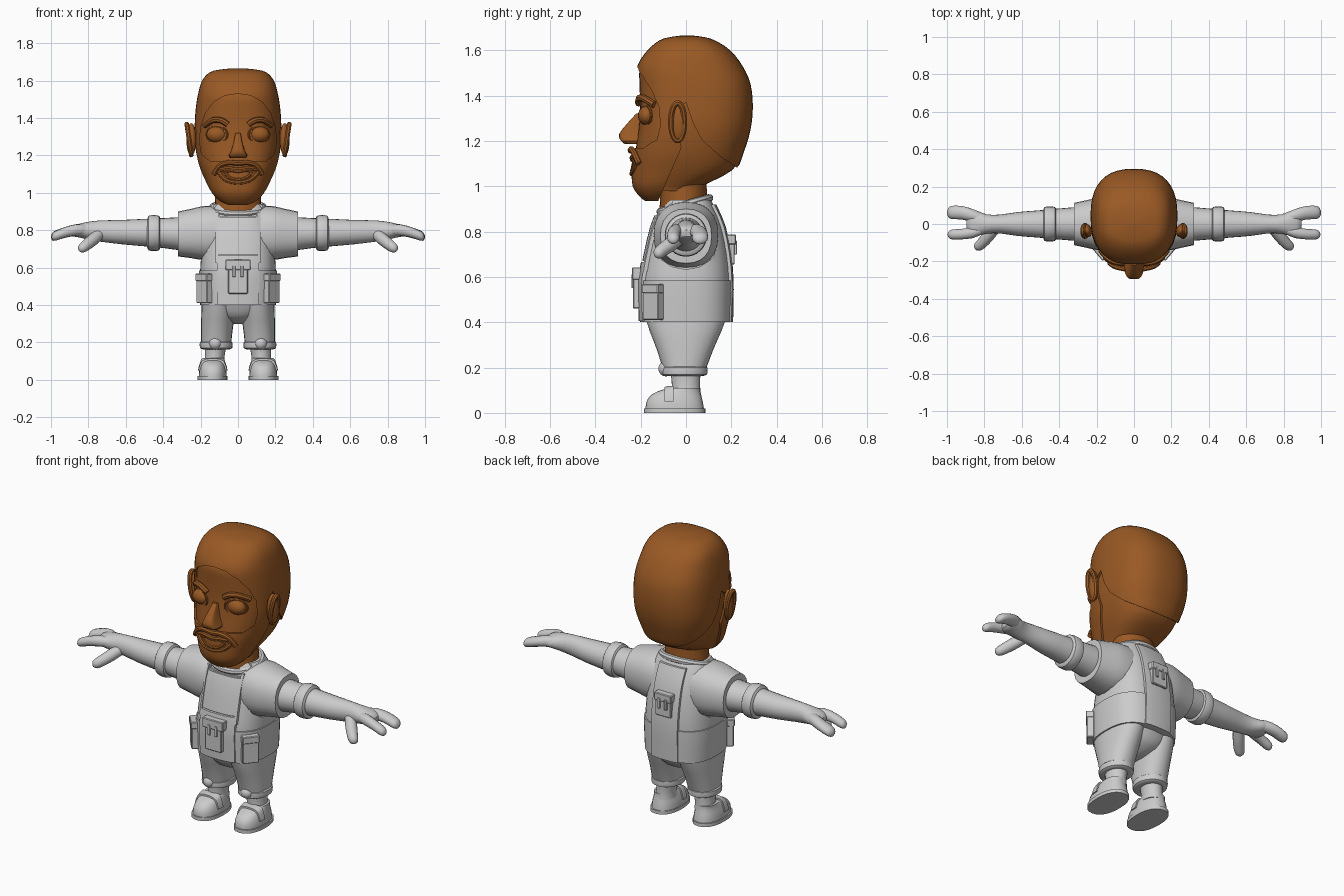
import bpy, bmesh, math
from mathutils import Vector, Matrix

if "Cube" in bpy.data.objects:
    bpy.data.objects.remove(bpy.data.objects["Cube"])


def material(name, rgb):
    m = bpy.data.materials.new(name)
    m.diffuse_color = (*rgb, 1)
    m.use_nodes = True
    m.node_tree.nodes["Principled BSDF"].inputs["Base Color"].default_value = m.diffuse_color
    return m


SKIN = material("brown skin", (0.32, 0.10, 0.018))
CLOTH = material("grey cloth", (0.60, 0.60, 0.60))


def finish(name, bm, mat, mirror=False):
    bmesh.ops.recalc_face_normals(bm, faces=bm.faces)
    me = bpy.data.meshes.new(name)
    bm.to_mesh(me)
    bm.free()
    me.materials.append(mat)
    ob = bpy.data.objects.new(name, me)
    bpy.context.collection.objects.link(ob)
    if mirror:
        ob.modifiers.new("mirror", 'MIRROR')
        bake(ob)
    return ob


def bake(ob):
    """Replace the mesh with its modified version."""
    dg = bpy.context.evaluated_depsgraph_get()
    me = bpy.data.meshes.new_from_object(ob.evaluated_get(dg))
    ob.modifiers.clear()
    ob.data = me


def smooth_path(pts, steps):
    """Catmull-Rom interpolation of tuples."""
    out = []
    for i in range(len(pts) - 1):
        p0, p1, p2, p3 = (pts[max(i - 1, 0)], pts[i], pts[i + 1], pts[min(i + 2, len(pts) - 1)])
        for s in range(steps):
            t = s / steps
            out.append([0.5 * (2 * b + (c - a) * t + (2 * a - 5 * b + 4 * c - d) * t * t
                               + (3 * b - a - 3 * c + d) * t ** 3)
                        for a, b, c, d in zip(p0, p1, p2, p3)])
    return out + [list(pts[-1])]


def loft(name, rings, mat, axis='z', n=2.0, seg=24, steps=2, mirror=False):
    """Rings (x, y, z, half_u, half_v) skinned along an axis with superellipse sections."""
    u, v = {'z': ((1, 0, 0), (0, 1, 0)), 'x': ((0, 1, 0), (0, 0, 1))}[axis] if isinstance(axis, str) else axis
    u, v = Vector(u).normalized(), Vector(v).normalized()
    bm, loops = bmesh.new(), []
    for x, y, z, a, b in smooth_path(rings, steps):
        loop = []
        for k in range(seg):
            t = 2 * math.pi * k / seg
            c, s = math.cos(t), math.sin(t)
            loop.append(bm.verts.new(Vector((x, y, z))
                        + u * max(a, .002) * math.copysign(abs(c) ** (2 / n), c)
                        + v * max(b, .002) * math.copysign(abs(s) ** (2 / n), s)))
        loops.append(loop)
    for p, q in zip(loops, loops[1:]):
        for k in range(seg):
            bm.faces.new((p[k], p[(k + 1) % seg], q[(k + 1) % seg], q[k]))
    bm.faces.new(loops[0])
    bm.faces.new(loops[-1])
    return finish(name, bm, mat, mirror)


def body(name, prof, mat, grow=0.0, x=0.0, **kw):
    """Upright loft from (z, half_width, y_front, y_back)."""
    return loft(name, [(x, (f + b) / 2, z, w + grow, (b - f) / 2 + grow) for z, w, f, b in prof], mat, **kw)


def prism(name, pts, lo, hi, axis, mat=CLOTH):
    """Polygon extruded along x (points y,z) or y (points x,z)."""
    bm = bmesh.new()
    put = (lambda p, d: (d, *p)) if axis == 'x' else (lambda p, d: (p[0], d, p[1]))
    a = [bm.verts.new(put(p, lo)) for p in pts]
    b = [bm.verts.new(put(p, hi)) for p in pts]
    bm.faces.new(a)
    bm.faces.new(b)
    for i in range(len(a)):
        j = (i + 1) % len(a)
        bm.faces.new((a[i], a[j], b[j], b[i]))
    return finish(name, bm, mat)


def box(name, c, size, mat=CLOTH, rot=0, mirror=False, bevel=0.004):
    bm = bmesh.new()
    bmesh.ops.create_cube(bm, size=1, matrix=Matrix.Translation(c) @ Matrix.Rotation(rot, 4, 'Z')
                          @ Matrix.Diagonal((*size, 1)))
    if bevel:
        bmesh.ops.bevel(bm, geom=bm.edges[:], offset=bevel, segments=1, affect='EDGES')
    return finish(name, bm, mat, mirror)


def ball(name, c, r, mat, mirror=True, rot=0):
    bm = bmesh.new()
    bmesh.ops.create_uvsphere(bm, u_segments=20, v_segments=12, radius=1,
                              matrix=Matrix.Translation(c) @ Matrix.Rotation(rot, 4, 'Z') @ Matrix.Diagonal((*r, 1)))
    return finish(name, bm, mat, mirror)


def tube(name, pts, r, mat, closed=False, mirror=False):
    cu = bpy.data.curves.new(name, 'CURVE')
    cu.dimensions, cu.bevel_depth, cu.bevel_resolution, cu.use_fill_caps = '3D', r, 2, True
    sp = cu.splines.new('POLY')
    path = smooth_path(pts + pts[:1] if closed else pts, 4)
    path = path[:-1] if closed else path
    sp.points.add(len(path) - 1)
    for p, q in zip(sp.points, path):
        p.co = (*q, 1)
    sp.use_cyclic_u = closed
    tmp = bpy.data.objects.new(name + "_path", cu)
    bpy.context.collection.objects.link(tmp)
    bm = bmesh.new()
    bm.from_mesh(tmp.evaluated_get(bpy.context.evaluated_depsgraph_get()).to_mesh())
    bpy.data.objects.remove(tmp)
    return finish(name, bm, mat, mirror)


def carve(ob, cutter, op='DIFFERENCE'):
    m = ob.modifiers.new("cut", 'BOOLEAN')
    m.object, m.operation = cutter, op
    bake(ob)
    bpy.data.objects.remove(cutter)


# Head: inner skin, plus an outer hair and beard shell with openings
HEAD = [(.935, .05, -.18, -.11), (.955, .095, -.205, -.03), (1.0, .14, -.235, .08), (1.07, .178, -.24, .215),
        (1.15, .21, -.235, .255), (1.25, .23, -.222, .285), (1.35, .232, -.215, .295), (1.45, .226, -.217, .285),
        (1.53, .213, -.215, .25), (1.6, .192, -.17, .195), (1.645, .15, -.115, .125), (1.66, .09, -.06, .07),
        (1.666, .02, -.01, .02)]
d = .012
body("head_skin", [(.98, .12, -.2, .03)] + [(z - d * (z > 1.5), w - d, f + d, b - d) for z, w, f, b in HEAD[2:-1]],
     SKIN, n=2.5, seg=40, steps=3)
hair = body("hair_and_beard", HEAD, SKIN, n=2.5, seg=40, steps=3)
half = [(.07, 1.52), (.13, 1.485), (.175, 1.425), (.2, 1.35), (.205, 1.27), (.195, 1.205), (.15, 1.17), (.08, 1.168)]
carve(hair, prism("face_cutter", [(0, 1.53)] + half + [(0, 1.165)] + [(-x, z) for x, z in half[::-1]], -.5, -.06, 'y'))
carve(hair, prism("nape_cutter", [(-.125, .8), (-.125, .93), (-.02, 1.17), (-.05, 1.33), (0, 1.37), (.03, 1.28),
                                  (.07, 1.205), (.14, 1.14), (.235, 1.075), (.4, 1.0), (.4, .8)], -.5, .5, 'x'))
loft("neck", [(0, -.01, .86, .135, .11), (0, -.01, .93, .125, .105), (0, -.01, 1.02, .12, .1)], SKIN)

# Face
ball("eye", (.113, -.172, 1.312), (.055, .04, .043), SKIN)
tube("eyelid", [(.113 + .056 * math.cos(t), -.178 + .025 * math.cos(t), 1.312 + .043 * math.sin(t))
                for t in [k * math.pi / 5 for k in range(10)]], .006, SKIN, closed=True, mirror=True)
tube("eyebrow", [(.055, -.208, 1.365), (.09, -.206, 1.387), (.135, -.187, 1.388), (.178, -.14, 1.36)],
     .016, SKIN, mirror=True)
loft("nose", [(0, -.2, 1.32, .014, .02), (0, -.21, 1.28, .022, .047), (0, -.215, 1.23, .036, .08),
              (0, -.215, 1.2, .05, .072), (0, -.212, 1.187, .042, .058)], SKIN, n=4)
tube("moustache", [(-.13, -.208, 1.1), (-.1, -.228, 1.145), (-.05, -.24, 1.162), (0, -.244, 1.158),
                   (.05, -.24, 1.162), (.1, -.228, 1.145), (.13, -.208, 1.1)], .014, SKIN)
for part, s, r in (("lips", 1, .012), ("inner_lips", .66, .009)):
    tube(part, [(s * x, -.238 + 1.8 * (s * x) ** 2, 1.1 + s * z) for x, z in
                ((-.11, .02), (-.055, .03), (0, .024), (.055, .03), (.11, .02), (.065, -.03), (0, -.045), (-.065, -.03))],
         r, SKIN, closed=True)

# Ears: cupped rim around a flat inner disc
ball("ear", (.25, -.035, 1.285), (.025, .036, .088), SKIN, rot=-.3)
tube("ear_rim", [(.262 + .012 * math.sin(t), -.037 + .03 * math.cos(t), 1.285 + .082 * math.sin(t))
                 for t in [k * math.pi / 6 for k in range(12)]], .013, SKIN, closed=True, mirror=True)

# Torso: shirt, vest with armholes, raised panels
TORSO = [(.40, .195, -.195, .195), (.5, .2, -.197, .197), (.59, .202, -.197, .197), (.70, .195, -.178, .187),
         (.82, .182, -.15, .163), (.90, .165, -.118, .13), (.94, .14, -.1, .11)]
body("shirt", TORSO, CLOTH, grow=-.01, n=2.6, seg=40)
vest = body("vest", TORSO, CLOTH, n=2.6, seg=40)
for s in (-1, 1):
    ring = [(.157 * math.cos(k * math.pi / 8), .785 + .152 * math.sin(k * math.pi / 8)) for k in range(16)]
    carve(vest, prism("armhole_cutter", ring, *sorted((s * .165, s * .5)), 'x'))
carve(vest, prism("neckline_cutter", [(-.14, 1), (-.135, .93), (-.1, .875), (.1, .875), (.135, .93), (.14, 1)],
                  -.5, -.06, 'y'))


def panel(name, c, size, grow):
    ob = body(name, TORSO, CLOTH, grow=grow, n=2.6, seg=40)
    carve(ob, box("panel_cutter", c, size, bevel=0), 'INTERSECT')


panel("waist_band", (0, 0, .49), (1, 1, .19), .007)
panel("chest_bib", (0, -.25, .77), (.21, .4, .2), .009)
panel("belly_panel", (0, -.25, .535), (.225, .4, .26), .014)
panel("back_panel", (0, .25, .66), (.17, .4, .52), .013)
for s in (-1, 1):
    panel("strap_trim", (s * .112, -.25, .76), (.014, .4, .27), .014)
tube("collar", [(.14 * math.cos(t), -.005 + .108 * math.sin(t), .918 + .03 * math.sin(t))
                for t in [k * math.pi / 8 for k in range(16)]], .018, CLOTH, closed=True)

# Pouches
box("front_pouch", (0, -.213, .53), (.105, .04, .14))
box("front_pouch_flap", (0, -.217, .615), (.135, .042, .055))
box("front_pouch_strap", (.022, -.234, .58), (.016, .014, .06), mirror=True, bevel=.002)
box("back_pouch", (0, .19, .72), (.1, .05, .13))
box("back_pouch_flap", (0, .195, .765), (.11, .05, .045))
box("back_pouch_strap", (.022, .217, .73), (.016, .014, .06), mirror=True, bevel=.002)
box("side_pocket", (.18, -.145, .485), (.09, .04, .15), rot=math.radians(50), mirror=True)
box("side_pocket_flap", (.182, -.147, .548), (.095, .044, .04), rot=math.radians(50), mirror=True)

# Arms
loft("sleeve", [(.1, 0, .785, .142, .145), (.18, 0, .785, .142, .145), (.25, 0, .783, .128, .132),
                (.32, 0, .78, .113, .12)], CLOTH, axis='x', n=2.3, mirror=True)
loft("forearm", [(.28, 0, .78, .093, .092), (.4, 0, .785, .083, .08), (.52, 0, .788, .072, .072),
                 (.62, 0, .79, .064, .065), (.72, .0, .795, .05, .058), (.79, 0, .797, .052, .05),
                 (.85, .005, .798, .07, .036), (.88, .005, .795, .06, .028), (.895, .005, .793, .03, .015)],
     CLOTH, axis='x', mirror=True)
loft("sleeve_cuff", [(.415, 0, .785, .075, .075), (.422, 0, .785, .09, .092), (.45, 0, .785, .094, .096),
                     (.478, 0, .785, .09, .092), (.486, 0, .785, .073, .073)], CLOTH, axis='x', mirror=True)
loft("rear_finger", [(.8, .03, .80, .02, .025), (.86, .045, .802, .034, .031), (.92, .06, .79, .036, .029),
                     (.975, .062, .772, .035, .027), (.993, .061, .766, .024, .02), (1.0, .06, .764, .006, .005)],
     CLOTH, axis='x', mirror=True, seg=16)
loft("front_finger", [(.8, -.03, .80, .02, .025), (.86, -.045, .802, .03, .03), (.92, -.054, .79, .028, .028),
                      (.97, -.056, .772, .027, .026), (.989, -.056, .766, .019, .019), (.996, -.056, .764, .005, .005)],
     CLOTH, axis='x', mirror=True, seg=16)
axis = Vector((.09, -.09, -.075))
loft("thumb", [(.735, -.015, .785, .028, .03), (.775, -.06, .75, .032, .032), (.815, -.105, .718, .029, .029),
               (.838, -.125, .7, .023, .023), (.846, -.133, .692, .006, .006)],
     CLOTH, axis=(axis.cross((0, 0, 1)), axis.cross(axis.cross((0, 0, 1)))), mirror=True, seg=16)

# Trousers
loft("hips", [(0, 0, .3, .03, .06), (0, 0, .33, .1, .125), (0, 0, .37, .165, .155), (0, 0, .43, .188, .18)],
     CLOTH, n=2.3)
loft("trouser_leg", [(.1, 0, .43, .092, .182), (.106, -.002, .36, .09, .158), (.112, -.004, .28, .085, .125),
                     (.117, -.007, .19, .08, .094)], CLOTH, n=2.2, mirror=True)
loft("trouser_cuff", [(.117, -.007, .163, .07, .08), (.117, -.007, .17, .086, .1), (.117, -.007, .2, .087, .101),
                      (.117, -.007, .207, .075, .088)], CLOTH, mirror=True)
ball("knee_pad", (.122, -.088, .195), (.034, .034, .034), CLOTH)
loft("ankle", [(.127, 0, .08, .056, .066), (.125, 0, .12, .052, .062), (.12, -.002, .18, .058, .066)],
     CLOTH, mirror=True)

# Shoes
SHOE = [(.01, .075, -.178, .08), (.045, .073, -.176, .075), (.075, .066, -.158, .068), (.095, .06, -.125, .064),
        (.11, .056, -.075, .063)]
body("shoe", SHOE, CLOTH, x=.135, n=2.3, mirror=True)
body("shoe_sole", [(0, .08, -.185, .085), (.02, .08, -.185, .085)], CLOTH, x=.137, n=2.3, steps=1, mirror=True)
for s in (-1, 1):
    strap = body("shoe_strap", [(z + .008, w, f, b) for z, w, f, b in SHOE], CLOTH, grow=.006, x=s * .135, n=2.3)
    carve(strap, box("strap_cutter", (s * .135, -.075, .1), (.4, .04, .1), bevel=0), 'INTERSECT')

# Smooth shading with crisp edges
for ob in bpy.context.scene.objects:
    ob.select_set(True)
    bpy.context.view_layer.objects.active = ob
bpy.ops.object.shade_smooth_by_angle(angle=math.radians(35))
